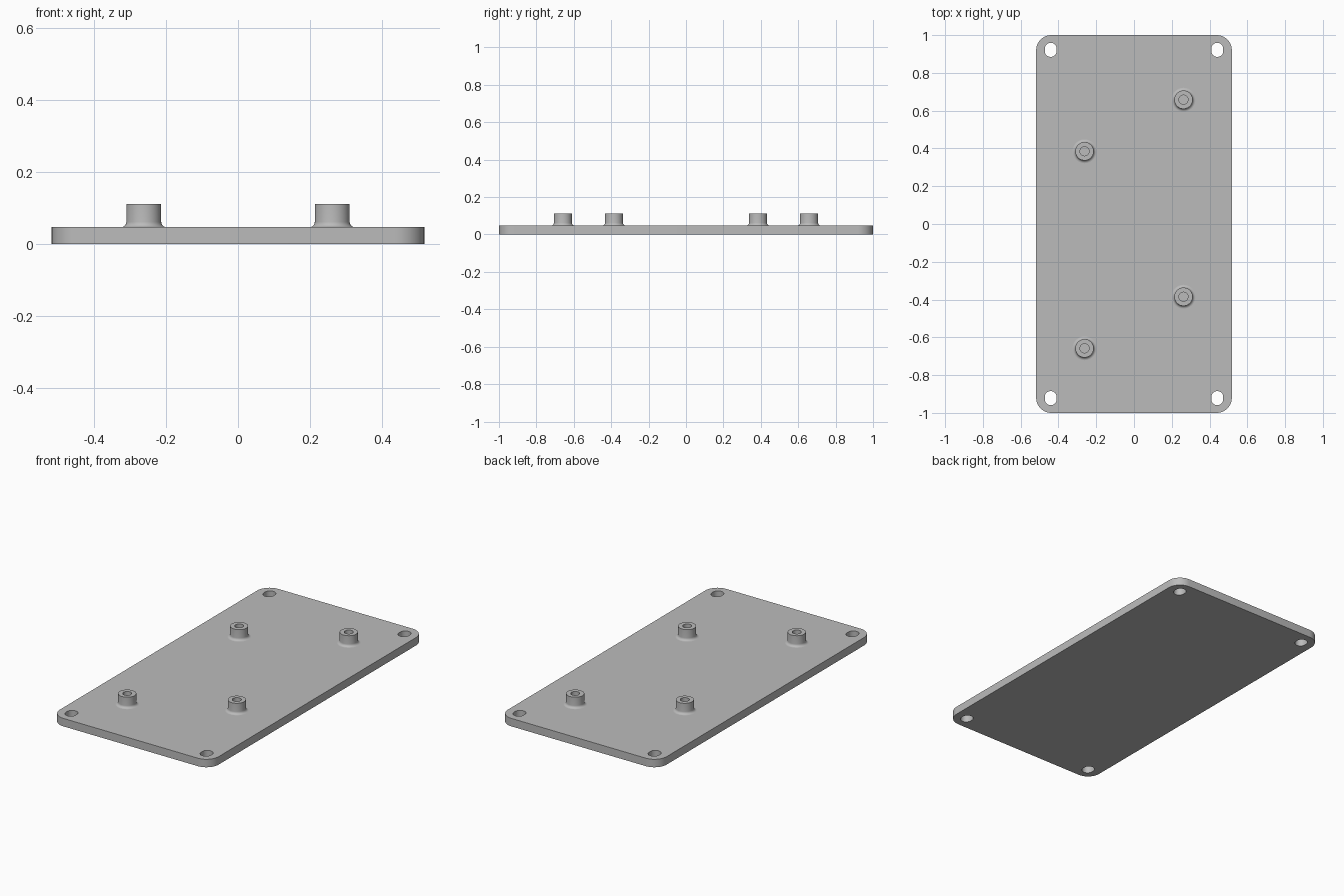
import bpy
import bmesh
from math import sin, cos, pi, radians
from mathutils import Vector

if "Cube" in bpy.data.objects:
    bpy.data.objects.remove(bpy.data.objects["Cube"])

HALF_X, HALF_Y, THICK = 0.518, 1.0, 0.047
CORNER_R = 0.08
HOLE_X, HOLE_Y, HOLE_R, SLOT = 0.441, 0.922, 0.0315, 0.006
POST_TOP, POST_R, BORE_R, FILLET = 0.111, 0.0485, 0.024, 0.015

grey = bpy.data.materials.new("plain grey")
grey.use_nodes = True
colour = (0.5, 0.5, 0.5, 1)
grey.diffuse_color = colour
grey.node_tree.nodes["Principled BSDF"].inputs["Base Color"].default_value = colour


def rounded_loop(cx, cy, dx, dy, r, steps):
    """Rounded rectangle; arc centres sit at +-dx, +-dy from the middle."""
    points = []
    for q, (sx, sy) in enumerate([(1, 1), (-1, 1), (-1, -1), (1, -1)]):
        for i in range(steps + 1):
            a = (q + i / steps) * pi / 2
            p = Vector((cx + sx * dx + r * cos(a), cy + sy * dy + r * sin(a), 0))
            if not points or (p - points[-1]).length > 1e-5:
                points.append(p)
    if (points[0] - points[-1]).length < 1e-5:
        points.pop()
    return points


def finish(bm, name):
    bmesh.ops.recalc_face_normals(bm, faces=bm.faces)
    mesh = bpy.data.meshes.new(name)
    bm.to_mesh(mesh)
    bm.free()
    mesh.materials.append(grey)
    obj = bpy.data.objects.new(name, mesh)
    bpy.context.collection.objects.link(obj)
    bpy.ops.object.select_all(action='DESELECT')
    obj.select_set(True)
    bpy.context.view_layer.objects.active = obj
    bpy.ops.object.shade_smooth_by_angle(angle=radians(35))
    return obj


# Base plate: rounded outline with four slotted corner holes
bm = bmesh.new()
loops = [rounded_loop(0, 0, HALF_X - CORNER_R, HALF_Y - CORNER_R, CORNER_R, 10)]
for sx in (-1, 1):
    for sy in (-1, 1):
        loops.append(rounded_loop(sx * HOLE_X, sy * HOLE_Y, 0, SLOT, HOLE_R, 8))
edges = []
for loop in loops:
    verts = [bm.verts.new(p) for p in loop]
    edges += [bm.edges.new((v, verts[i - 1])) for i, v in enumerate(verts)]
bmesh.ops.triangle_fill(bm, edges=edges, use_beauty=True, use_dissolve=False,
                        normal=(0, 0, 1))
extruded = bmesh.ops.extrude_face_region(bm, geom=bm.faces[:], use_keep_orig=True)
top_verts = [g for g in extruded["geom"] if isinstance(g, bmesh.types.BMVert)]
bmesh.ops.translate(bm, verts=top_verts, vec=(0, 0, THICK))
finish(bm, "base_plate")


# Standoff posts: revolved ring with a fillet at the foot and an open bore
def standoff(name, x, y):
    profile = [(BORE_R, THICK - 0.004), (BORE_R, POST_TOP), (POST_R, POST_TOP)]
    for i in range(7):
        a = i / 6 * pi / 2
        profile.append((POST_R + FILLET * (1 - cos(a)),
                        THICK + FILLET * (1 - sin(a))))
    profile.append((POST_R + FILLET, THICK - 0.004))
    bm = bmesh.new()
    verts = [bm.verts.new((r, 0, z)) for r, z in profile]
    ring = [bm.edges.new((v, verts[i - 1])) for i, v in enumerate(verts)]
    bmesh.ops.spin(bm, geom=verts + ring, cent=(0, 0, 0), axis=(0, 0, 1),
                   angle=2 * pi, steps=40, use_merge=True)
    bmesh.ops.remove_doubles(bm, verts=bm.verts, dist=1e-5)
    finish(bm, name).location = (x, y, 0)


standoff("standoff_back_left", 0.262, 0.658)
standoff("standoff_back_right", -0.262, 0.385)
standoff("standoff_front_left", 0.262, -0.385)
standoff("standoff_front_right", -0.262, -0.658)
